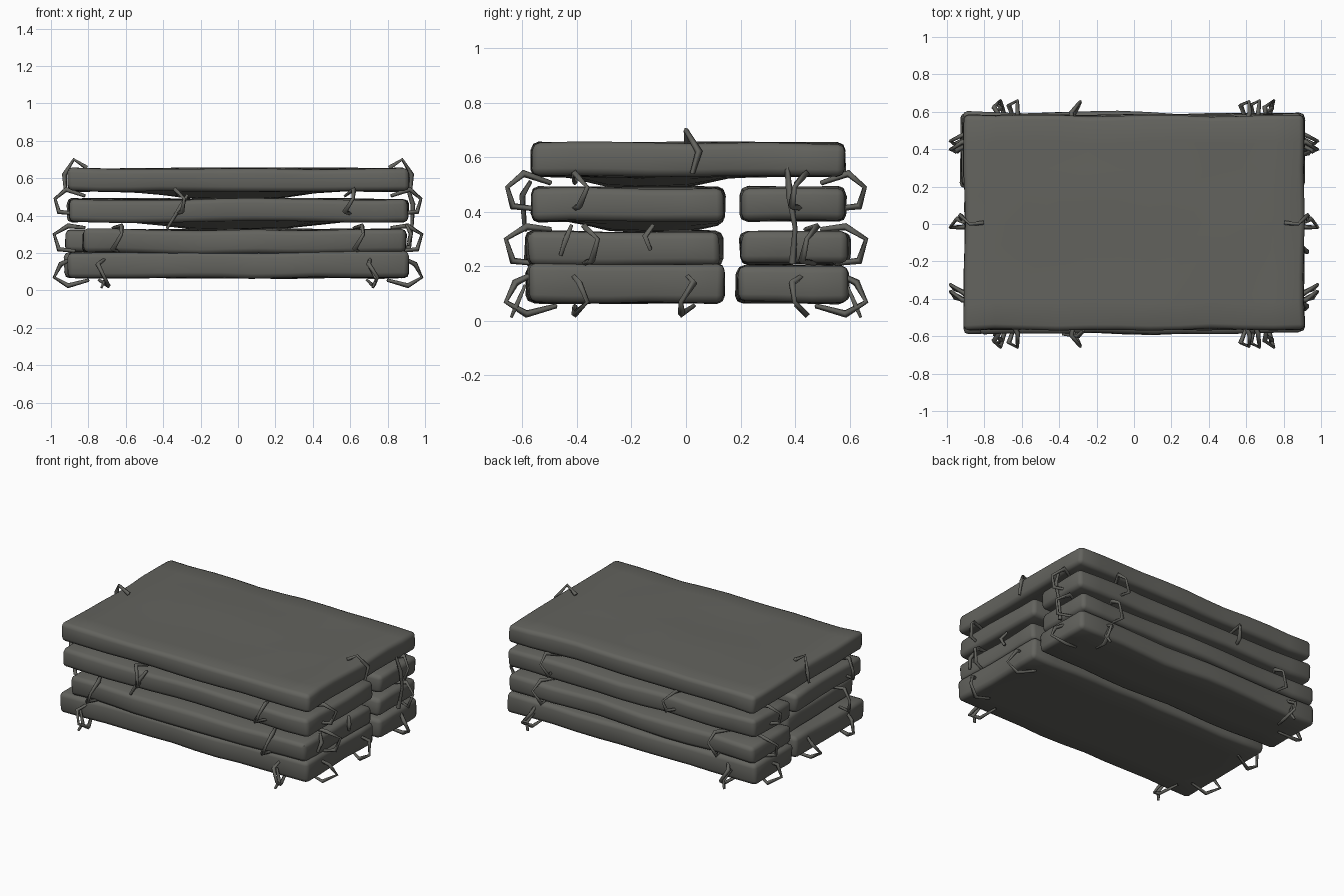
import bpy
import bmesh
import math
from mathutils import Vector, noise

cube = bpy.data.objects.get("Cube")
if cube:
    bpy.data.objects.remove(cube, do_unlink=True)

cloth = bpy.data.materials.new("dark grey cloth")
cloth.use_nodes = True
COLOUR = (0.125, 0.125, 0.112, 1)
cloth.diffuse_color = COLOUR
bsdf = cloth.node_tree.nodes["Principled BSDF"]
bsdf.inputs["Base Color"].default_value = COLOUR
bsdf.inputs["Roughness"].default_value = 0.9


def cut(bm, axis, lo, hi, count):
    """Slice the mesh into even strips along one axis."""
    normal = Vector((axis == 0, axis == 1, axis == 2))
    for i in range(1, count):
        bmesh.ops.bisect_plane(
            bm, geom=bm.verts[:] + bm.edges[:] + bm.faces[:],
            plane_co=normal * (lo + (hi - lo) * i / count), plane_no=normal)


def sack(name, x, y, z, seed, sag=0):
    """Softly bevelled, slightly lumpy flat sack; x, y and z are (low, high)."""
    bm = bmesh.new()
    bmesh.ops.create_cube(bm, size=1)
    for v in bm.verts:
        v.co = [r[0] + (r[1] - r[0]) * (c + 0.5) for r, c in zip((x, y, z), v.co)]
    bmesh.ops.bevel(bm, geom=bm.edges[:], offset=0.026, segments=2,
                    profile=0.5, affect='EDGES')
    cut(bm, 0, *x, 11)
    cut(bm, 1, *y, max(3, round((y[1] - y[0]) / 0.15)))
    middle = sum(z) / 2
    for v in bm.verts:
        p = v.co.copy()
        n = noise.noise_vector(p * 3 + Vector((seed * 7.3, seed * 3.1, 0)))
        v.co += Vector((n.x * 0.014, n.y * 0.016, n.z * 0.011))
        # Belly hanging into the gap beneath
        if p.z < middle:
            v.co.z -= sag * math.exp(-(p.x / 0.42) ** 4 - ((p.y + 0.12) / 0.24) ** 4)
    mesh = bpy.data.meshes.new(name)
    bm.to_mesh(mesh)
    bm.free()
    mesh.materials.append(cloth)
    obj = bpy.data.objects.new(name, mesh)
    bpy.context.collection.objects.link(obj)
    return obj


# Sacks: one wide on top, a wide front and narrow back one in each lower layer
sacks = [
    sack("top_sack", (-0.91, 0.91), (-0.565, 0.58), (0.53, 0.652), 1, 0.045),
    sack("front_sack_upper", (-0.9, 0.91), (-0.565, 0.14), (0.367, 0.488), 2, 0.045),
    sack("back_sack_upper", (-0.92, 0.91), (0.2, 0.58), (0.367, 0.488), 3),
    sack("front_sack_middle", (-0.83, 0.9), (-0.585, 0.13), (0.2, 0.325), 4),
    sack("back_sack_middle", (-0.92, 0.9), (0.2, 0.595), (0.21, 0.325), 5),
    sack("front_sack_bottom", (-0.91, 0.91), (-0.58, 0.14), (0.067, 0.205), 6),
    sack("back_sack_bottom", (-0.93, 0.91), (0.19, 0.595), (0.067, 0.2), 7),
]

straps = []


def strap(name, points, width=0.012):
    """Thin square-section strap along a bent path."""
    curve = bpy.data.curves.new(name, 'CURVE')
    curve.dimensions = '3D'
    curve.bevel_depth = width
    curve.bevel_resolution = 0
    curve.use_fill_caps = True
    line = curve.splines.new('POLY')
    line.points.add(len(points) - 1)
    for i, (pt, co) in enumerate(zip(line.points, points)):
        pt.co = (*co, 1)
        pt.radius = 1.15 if i % 2 else 0.75
    curve.materials.append(cloth)
    obj = bpy.data.objects.new(name, curve)
    bpy.context.collection.objects.link(obj)
    straps.append(obj)


# Loop outlines per layer: distance out from the edge, height
LOOPS = {
    "bottom": [(-0.02, 0.17), (0.04, 0.14), (0.075, 0.07), (0.0, 0.025), (-0.11, 0.055)],
    "middle": [(-0.04, 0.21), (0.05, 0.22), (0.075, 0.3), (0.0, 0.345), (-0.09, 0.335)],
    "upper": [(-0.04, 0.41), (0.05, 0.42), (0.07, 0.49), (0.01, 0.54), (-0.09, 0.505)],
    "top": [(0.015, 0.54), (0.02, 0.62), (-0.03, 0.7), (-0.1, 0.655)],
}


def loop(layer, axis, sign, along):
    """Hang one loop on an end (axis x) or a long side (axis y)."""
    pts = []
    for i, (out, z) in enumerate(LOOPS[layer]):
        edge = 0.908 if axis == "x" else 0.585
        reach, slide = sign * (edge + out), along + 0.03 * math.sin(i * 1.9 + along * 5)
        pts.append((reach, slide, z) if axis == "x" else (slide, reach, z))
    strap(f"{layer}_loop", pts)


# Loops along both ends and both long sides
for sign in (-1, 1):
    for y in (-0.39, 0.41):
        for layer in ("bottom", "middle", "upper"):
            loop(layer, "x", sign, y + (0.04 if layer == "middle" else 0))
    loop("bottom", "x", sign, 0)
    loop("top", "x", sign, 0.02)
    for layer, places in (("bottom", (-0.72, 0.72)), ("middle", (-0.64, 0.65)),
                          ("upper", (-0.31, 0.6))):
        for x in places:
            loop(layer, "y", sign, x)
    # Loose tail under each bottom corner
    for x in (-0.73, 0.72):
        strap("loose_tail", [(x - 0.02, sign * 0.59, 0.13), (x + 0.02, sign * 0.62, 0.06),
                             (x, sign * 0.64, 0.014)], 0.01)

# Long ties joining layers
strap("end_tie", [(0.9, 0.37, 0.57), (0.935, 0.38, 0.46), (0.93, 0.4, 0.34), (0.91, 0.39, 0.21)])
strap("end_tie_short", [(0.9, -0.12, 0.35), (0.925, -0.15, 0.31), (0.91, -0.13, 0.26)])
strap("end_tie_slanted", [(0.9, -0.42, 0.35), (0.925, -0.44, 0.3), (0.91, -0.46, 0.24)])
strap("front_tie", [(-0.27, -0.57, 0.51), (-0.3, -0.6, 0.46), (-0.38, -0.59, 0.33)])

# Turn straps into meshes, then soften the sacks
bpy.ops.object.select_all(action='DESELECT')
for obj in straps:
    obj.select_set(True)
bpy.context.view_layer.objects.active = straps[0]
bpy.ops.object.convert(target='MESH')
bpy.ops.object.select_all(action='DESELECT')
for obj in sacks:
    obj.select_set(True)
bpy.context.view_layer.objects.active = sacks[0]
bpy.ops.object.shade_smooth_by_angle(angle=math.radians(50))
